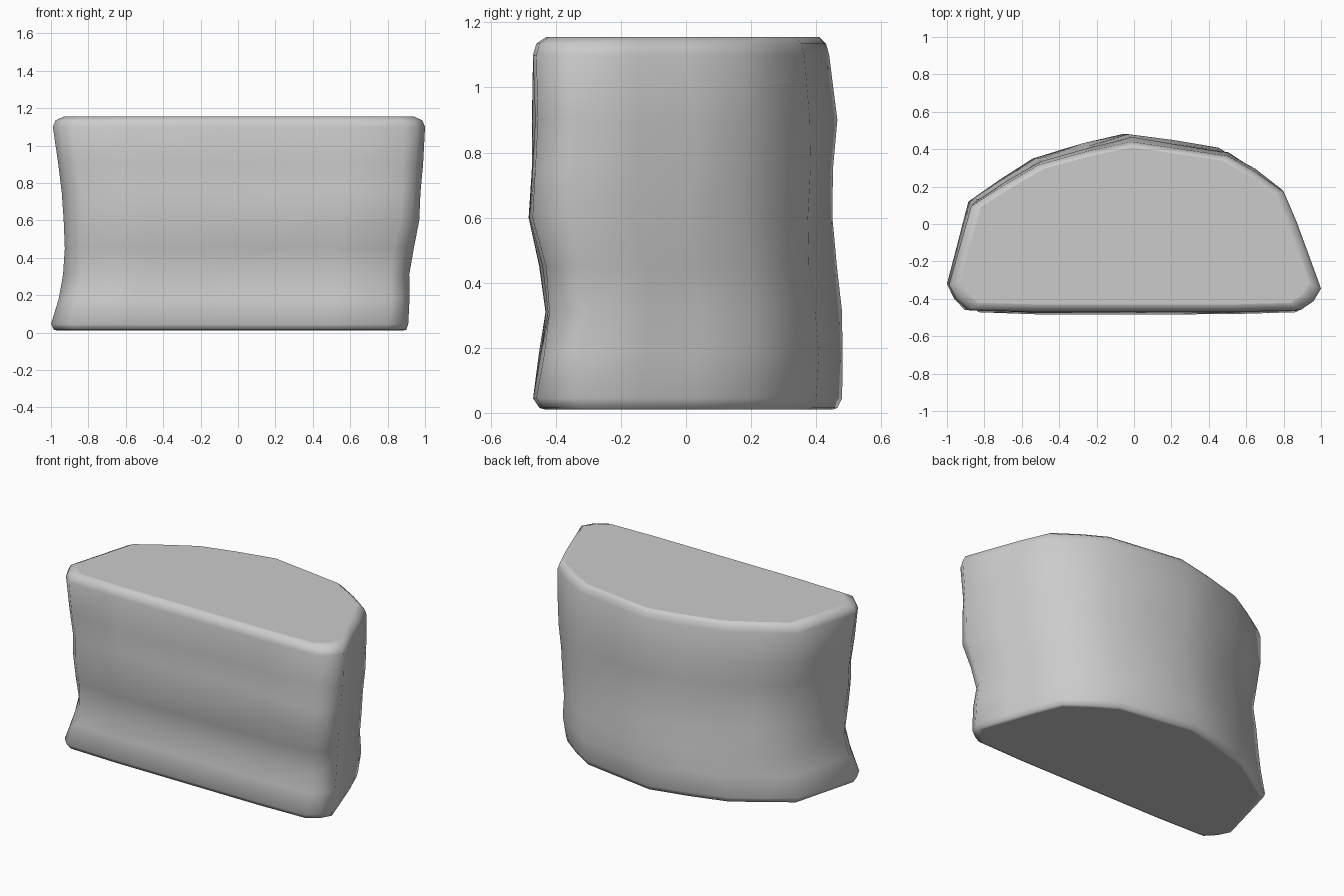
import bpy, bmesh, random
from math import radians

random.seed(4)

# D-shaped plan: flat front, faceted curved back (counter-clockwise)
PLAN = [(-0.90, -0.46), (-0.55, -0.47), (-0.2, -0.47), (0.2, -0.47), (0.55, -0.47),
        (0.89, -0.46), (0.96, -0.41), (1.0, -0.34), (0.93, -0.14), (0.87, 0.03),
        (0.80, 0.20), (0.65, 0.31), (0.50, 0.40), (0.24, 0.44), (-0.02, 0.48),
        (-0.28, 0.42), (-0.52, 0.35), (-0.70, 0.24), (-0.88, 0.12),
        (-0.94, -0.10), (-1.0, -0.32), (-0.96, -0.40)]

# Levels: z, left, right, front, back, surface roughness
LEVELS = [(0.01, -0.96, 0.88, -0.43, 0.45, 0),
          (0.015, -0.985, 0.90, -0.45, 0.465, 0),
          (0.045, -1.00, 0.91, -0.47, 0.48, 0),
          (0.18, -0.96, 0.92, -0.448, 0.485, 0.005),
          (0.31, -0.93, 0.91, -0.425, 0.475, 0.007),
          (0.45, -0.93, 0.94, -0.445, 0.46, 0.007),
          (0.60, -0.93, 0.97, -0.48, 0.45, 0.005),
          (0.75, -0.945, 0.98, -0.47, 0.455, 0.007),
          (0.90, -0.965, 0.985, -0.468, 0.463, 0.006),
          (1.10, -0.99, 1.00, -0.47, 0.44, 0),
          (1.135, -0.975, 0.985, -0.46, 0.43, 0),
          (1.155, -0.93, 0.94, -0.43, 0.41, 0)]


def ring(bm, z, left, right, front, back, rough):
    verts = []
    for px, py in PLAN:
        x = left + (px + 1) / 2 * (right - left)
        y = front + (py + 0.47) / 0.95 * (back - front)
        jx, jy = (random.uniform(-rough, rough) for _ in range(2))
        verts.append(bm.verts.new((x + jx, y + jy, z)))
    return verts


# Loft the stone body through its levels
bm = bmesh.new()
rings = [ring(bm, *lv) for lv in LEVELS]
n = len(PLAN)
for a, b in zip(rings, rings[1:]):
    for i in range(n):
        j = (i + 1) % n
        bm.faces.new((a[i], a[j], b[j], b[i]))

# Flat caps, inset so the shading stays level
caps = [bm.faces.new(rings[0][::-1]), bm.faces.new(rings[-1])]
bmesh.ops.inset_individual(bm, faces=caps, thickness=0.06)
bmesh.ops.recalc_face_normals(bm, faces=bm.faces[:])

mesh = bpy.data.meshes.new("stone_block")
bm.to_mesh(mesh)
bm.free()
block = bpy.data.objects.new("stone_block", mesh)
bpy.context.collection.objects.link(block)

# Soft, worn shading
bpy.context.view_layer.objects.active = block
block.select_set(True)
bpy.ops.object.shade_smooth_by_angle(angle=radians(60))
